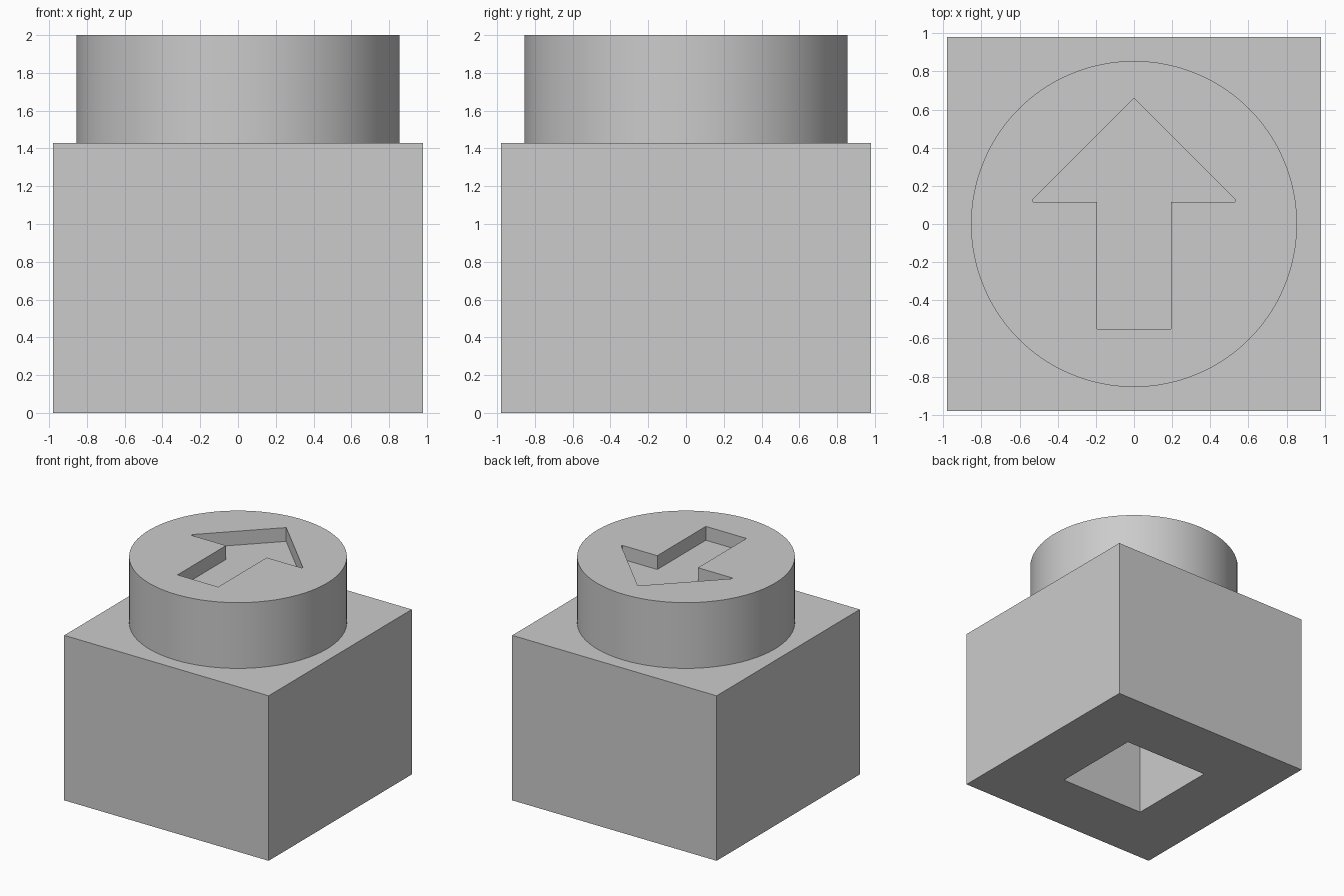
import bpy
import bmesh
import math

cube = bpy.data.objects.get("Cube")
if cube:
    bpy.data.objects.remove(cube, do_unlink=True)

WIDTH, BASE_TOP, TOP = 1.96, 1.43, 2.0
RADIUS, SOCKET, SOCKET_DEPTH, ARROW_DEPTH = 0.855, 0.82, 1.0, 0.12

grey = bpy.data.materials.new("light grey")
grey.use_nodes = True
colour = (0.6, 0.6, 0.6, 1)
grey.diffuse_color = colour
grey.node_tree.nodes["Principled BSDF"].inputs["Base Color"].default_value = colour


def prism(name, outline, bottom, top):
    """Extrude a flat outline between two heights."""
    bm = bmesh.new()
    face = bm.faces.new([bm.verts.new((x, y, bottom)) for x, y in outline])
    result = bmesh.ops.extrude_face_region(bm, geom=[face])
    moved = [v for v in result["geom"] if isinstance(v, bmesh.types.BMVert)]
    bmesh.ops.translate(bm, verts=moved, vec=(0, 0, top - bottom))
    bmesh.ops.recalc_face_normals(bm, faces=bm.faces)
    mesh = bpy.data.meshes.new(name)
    bm.to_mesh(mesh)
    bm.free()
    obj = bpy.data.objects.new(name, mesh)
    bpy.context.collection.objects.link(obj)
    mesh.materials.append(grey)
    return obj


def square(side):
    h = side / 2
    return [(-h, -h), (h, -h), (h, h), (-h, h)]


def combine(target, tool, operation):
    """Apply a boolean and discard the tool."""
    tool.hide_render = True
    mod = target.modifiers.new(operation.lower(), "BOOLEAN")
    mod.operation, mod.solver, mod.object = operation, "EXACT", tool
    bpy.context.view_layer.objects.active = target
    bpy.ops.object.modifier_apply(modifier=mod.name)
    bpy.data.objects.remove(tool, do_unlink=True)


# Square base with the round button rising from it
body = prism("button_cap", square(WIDTH), 0, BASE_TOP)
circle = [(RADIUS * math.cos(math.tau * i / 128), RADIUS * math.sin(math.tau * i / 128))
          for i in range(128)]
combine(body, prism("round_top", circle, BASE_TOP - 0.1, TOP), "UNION")

# Square socket in the underside
combine(body, prism("socket_cutter", square(SOCKET), -0.1, SOCKET_DEPTH), "DIFFERENCE")

# Recessed arrow pointing to the back
half = [(0.195, -0.55), (0.195, 0.115), (0.53, 0.115), (0.53, 0.13)]
arrow = half + [(0, 0.66)] + [(-x, y) for x, y in reversed(half)]
combine(body, prism("arrow_cutter", arrow, TOP - ARROW_DEPTH, TOP + 0.1), "DIFFERENCE")

# Smooth round wall, crisp edges elsewhere
bpy.ops.object.select_all(action="DESELECT")
body.select_set(True)
bpy.context.view_layer.objects.active = body
bpy.ops.object.shade_smooth_by_angle(angle=math.radians(30))
